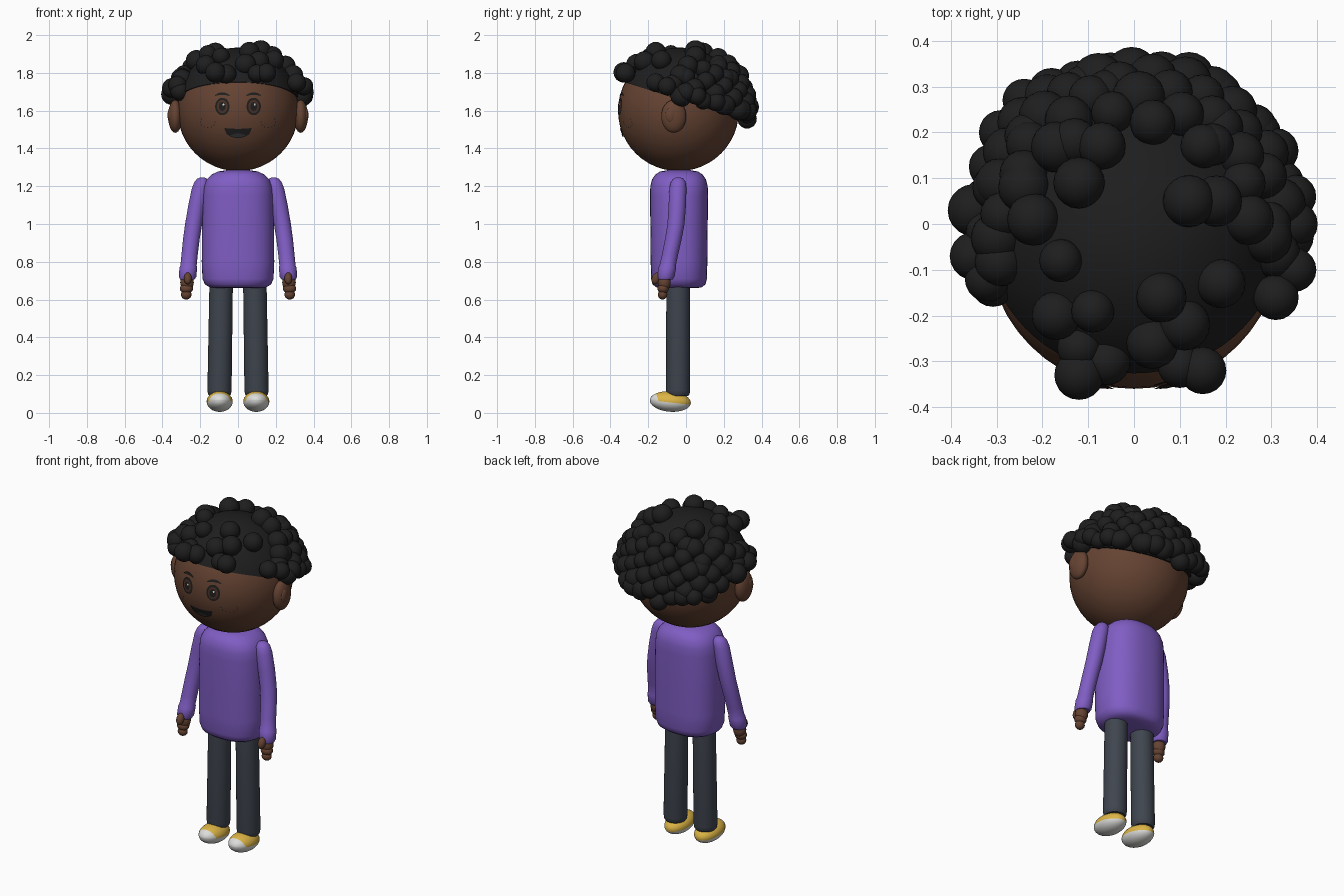
import bpy, bmesh, math, random
from mathutils import Vector, Matrix

cube = bpy.data.objects.get("Cube")
if cube:
    bpy.data.objects.remove(cube, do_unlink=True)
random.seed(4)


def material(name, rgb):
    m = bpy.data.materials.new(name)
    m.use_nodes = True
    m.diffuse_color = (*rgb, 1)
    bsdf = m.node_tree.nodes["Principled BSDF"]
    bsdf.inputs["Base Color"].default_value = (*rgb, 1)
    bsdf.inputs["Roughness"].default_value = 0.8
    return m


SKIN = material("brown_skin", (0.13, 0.056, 0.032))
HAIR = material("black_hair", (0.013, 0.013, 0.013))
SHIRT = material("purple_knit", (0.215, 0.11, 0.55))
PANTS = material("slate_denim", (0.05, 0.06, 0.078))
YELLOW = material("yellow_canvas", (0.72, 0.46, 0.06))
WHITE = material("white_rubber", (0.72, 0.72, 0.7))
IRIS = material("dark_brown_iris", (0.07, 0.03, 0.018))
MOUTH = material("charcoal_mouth", (0.035, 0.035, 0.035))

HEAD = Vector((0, -0.04, 1.6))
HEAD_R = 0.32


def finish(name, bm, *mats):
    bmesh.ops.recalc_face_normals(bm, faces=bm.faces)
    me = bpy.data.meshes.new(name)
    bm.to_mesh(me)
    bm.free()
    for m in mats:
        me.materials.append(m)
    ob = bpy.data.objects.new(name, me)
    bpy.context.collection.objects.link(ob)
    bpy.ops.object.select_all(action="DESELECT")
    ob.select_set(True)
    bpy.context.view_layer.objects.active = ob
    bpy.ops.object.shade_smooth_by_angle(angle=math.radians(50))
    return ob


def ball(bm, centre, radii, segments=32, tilt=0):
    mat = (Matrix.Translation(centre) @ Matrix.Rotation(tilt, 4, "X")
           @ Matrix.Diagonal((*radii, 1)))
    bmesh.ops.create_uvsphere(bm, u_segments=segments, v_segments=segments // 2,
                              radius=1, matrix=mat)


def ellipsoid(name, mat, centre, radii, segments=32, tilt=0):
    bm = bmesh.new()
    ball(bm, centre, radii, segments, tilt)
    return finish(name, bm, mat)


def loft(name, mat, rings, power=2.0, n=32):
    """Rings are (z, centre x, centre y, half width, half depth)."""
    bm = bmesh.new()
    loops = []
    for z, cx, cy, rx, ry in rings:
        loop = []
        for i in range(n):
            a = math.tau * i / n
            c, s = math.cos(a), math.sin(a)
            x = math.copysign(abs(c) ** (2 / power), c)
            y = math.copysign(abs(s) ** (2 / power), s)
            loop.append(bm.verts.new((cx + rx * x, cy + ry * y, z)))
        loops.append(loop)
    for a, b in zip(loops, loops[1:]):
        for i in range(n):
            j = (i + 1) % n
            bm.faces.new((a[i], a[j], b[j], b[i]))
    bm.faces.new(loops[0])
    bm.faces.new(loops[-1])
    return finish(name, bm, mat)


def face_patch(name, mat, upper, lower, lift):
    """Thin plate between two (x, z) edges, wrapped on the front of the head."""
    bm = bmesh.new()
    rows = []
    for t in (0, 0.5, 1):
        row = []
        for (x0, z0), (x1, z1) in zip(upper, lower):
            x, z = x0 + (x1 - x0) * t, z0 + (z1 - z0) * t
            depth = math.sqrt((HEAD_R + lift) ** 2 - x * x - (z - HEAD.z) ** 2)
            row.append(bm.verts.new((x, HEAD.y - depth, z)))
        rows.append(row)
    for a, b in zip(rows, rows[1:]):
        for i in range(len(a) - 1):
            bm.faces.new((a[i], a[i + 1], b[i + 1], b[i]))
    bmesh.ops.remove_doubles(bm, verts=bm.verts, dist=0.00001)
    ob = finish(name, bm, mat)
    if ob.data.polygons[0].normal.y > 0:
        ob.data.flip_normals()
    return ob


def oval(name, mat, x, z, rx, rz, lift, n=16):
    arc = [math.pi * i / n for i in range(n + 1)]
    face_patch(name, mat, [(x - rx * math.cos(a), z + rz * math.sin(a)) for a in arc],
               [(x - rx * math.cos(a), z - rz * math.sin(a)) for a in arc], lift)


# Head and sweater body
ellipsoid("head", SKIN, HEAD, [HEAD_R] * 3, 48)
body = [(0.66, .12, .09), (0.665, .15, .12), (0.68, .175, .14), (0.71, .188, .148),
        (0.8, .192, .15), (1.0, .19, .152), (1.15, .187, .153), (1.2, .182, .152),
        (1.235, .167, .143), (1.262, .14, .125), (1.278, .105, .1), (1.285, .06, .06)]
loft("sweater_body", SHIRT, [(z, 0, -0.037, w, d) for z, w, d in body], 2.4, 48)

# Mouth with tongue
steps = [i / 8 - 1 for i in range(17)]
face_patch("mouth", HAIR, [(.072 * t, 1.508 - .004 * (1 - t * t)) for t in steps],
           [(.072 * t, 1.505 - .05 * math.sqrt(1 - t * t)) for t in steps], .004)
face_patch("tongue", MOUTH, [(.042 * t, 1.468 + .012 * (1 - t * t)) for t in steps],
           [(.042 * t, 1.468 - .008 * (1 - t * t)) for t in steps], .006)

for s, side in ((1, "left"), (-1, "right")):
    # Eyes, brows and freckles
    ex = .083 * s
    oval(side + "_eye_outline", HAIR, ex, 1.622, .038, .046, .004)
    oval(side + "_iris", IRIS, ex, 1.622, .028, .035, .0055)
    oval(side + "_pupil", HAIR, ex, 1.622, .018, .023, .007)
    oval(side + "_eye_glint", WHITE, ex + .006, 1.632, .005, .006, .0085, 8)
    brow = [(s * (.083 + .04 * t), 1.697 - .016 * t * t) for t in steps]
    face_patch(side + "_brow", HAIR, brow,
               [(x, z - .004 - .01 * (1 - t * t)) for (x, z), t in zip(brow, steps)], .005)
    for k in range(8):
        a = math.pi * (1 + k / 6)
        oval(side + "_freckle", HAIR, s * (.16 + .038 * math.cos(a)),
             1.54 + .03 * math.sin(a), .003, .003, .002, 6)

    # Ears with a raised inner fold
    ellipsoid(side + "_ear", SKIN, (.332 * s, -.065, 1.57), (.038, .066, .087))
    ellipsoid(side + "_inner_ear", SKIN, (.357 * s, -.08, 1.575), (.016, .03, .042), 20)

    # Sleeves and cuffs
    sleeve = [(1.246, .188, -.04, .012), (1.24, .19, -.04, .026), (1.222, .192, -.041, .039),
              (1.19, .199, -.043, .045), (1.1, .217, -.046, .046), (1.0, .235, -.053, .045),
              (.92, .247, -.067, .044), (.84, .256, -.084, .043), (.78, .262, -.097, .043),
              (.77, .263, -.099, .047), (.72, .267, -.107, .046), (.706, .268, -.109, .038)]
    loft(side + "_sleeve", SHIRT, [(z, x * s, y, r, r) for z, x, y, r in sleeve])

    # Hands: palm, thumb and curled fingers
    bm = bmesh.new()
    ball(bm, (.27 * s, -.115, .69), (.036, .034, .045), 20)
    ball(bm, (.266 * s, -.158, .712), (.021, .023, .033), 20, -.4)
    ball(bm, (.273 * s, -.121, .658), (.035, .03, .027), 20)
    ball(bm, (.274 * s, -.124, .626), (.028, .025, .026), 20)
    finish(side + "_hand", bm, SKIN)

    # Trouser legs
    loft(side + "_leg", PANTS, [(z, x * s, -.042, r, r) for z, x, r in
         ((.09, .098, .054), (.1, .098, .061), (.12, .098, .064), (.7, .089, .062))])

    # Shoes: yellow upper, white sole and toe cap
    bm = bmesh.new()
    ball(bm, (.097 * s, -.083, .06), (.069, .109, .054), 32, -.08)
    cuts = (((0, 0, .045), Vector((0, .12, 1)).normalized()),
            ((0, -.145, .06), Vector((0, -1, -.3)).normalized()))
    for point, normal in cuts:
        bmesh.ops.bisect_plane(bm, geom=bm.verts[:] + bm.edges[:] + bm.faces[:],
                               plane_co=point, plane_no=normal)
    for f in bm.faces:
        c = f.calc_center_median()
        sole = (c - Vector(cuts[0][0])).dot(cuts[0][1]) < 0
        toe = (c - Vector(cuts[1][0])).dot(cuts[1][1]) > 0
        f.material_index = int(sole or toe)
    finish(side + "_shoe", bm, YELLOW, WHITE)


# Hair cap, trimmed along a hairline that slopes down to the back
def hairline(y):
    return 1.66 - .32 * (y + .04)


bm = bmesh.new()
ball(bm, (0, -.032, 1.605), [.329] * 3, 64)
bmesh.ops.bisect_plane(bm, geom=bm.verts[:] + bm.edges[:] + bm.faces[:],
                       plane_co=(0, -.04, hairline(-.04)), plane_no=(0, .32, 1),
                       clear_inner=True)
bmesh.ops.holes_fill(bm, edges=[e for e in bm.edges if e.is_boundary])
finish("hair_cap", bm, HAIR)

# Curls: placed tufts around the crown (hundredths), then an even fill behind
tufts = [(-29, 20), (-24, 27), (-18, 29), (-11, 30), (-6, 29), (0, 27), (6, 32), (12, 32),
         (17, 29), (19, 21), (26, 21), (31, 16), (35, 6), (24, 9), (15, 17), (12, 5),
         (18, 5), (25, 1), (29, -3), (35, -10), (31, -16), (19, -13), (6, -16), (11, -22),
         (4, -26), (-9, -19), (-17, -20), (-12, -33), (-6, -30), (10, -31), (15, -32),
         (-16, -8), (-22, 1), (-30, -3), (-35, -7), (-32, -12), (-35, 3), (-30, 8),
         (-24, 8), (-12, 9), (-7, 17), (-13, 18), (-23, 19), (35, 0), (-12, -27)]
curls = []
R = .345
for x, y in tufts:
    x, y = x / 100, y / 100
    rest = R * R - x * x - (y + .02) ** 2
    z = 1.6 + math.sqrt(max(rest, 0))
    curls.append((x, y, max(z, hairline(y) + .05)))
count = 230
for i in range(count):
    h = 1 - 2 * (i + .5) / count
    a = i * math.pi * (3 - math.sqrt(5))
    w = math.sqrt(1 - h * h)
    p = Vector((0, -.015, 1.6)) + R * Vector((w * math.cos(a), w * math.sin(a), h))
    above = p.z - hairline(p.y)
    back = p.y > .1 and p.z < 1.86
    sides = p.y > -.16 and p.z < 1.8
    if above > .01 and (back or sides):
        curls.append(tuple(p))
bm = bmesh.new()
for c in curls:
    bmesh.ops.create_icosphere(bm, subdivisions=3, radius=random.uniform(.046, .058),
                               matrix=Matrix.Translation(c))
finish("hair_curls", bm, HAIR)
